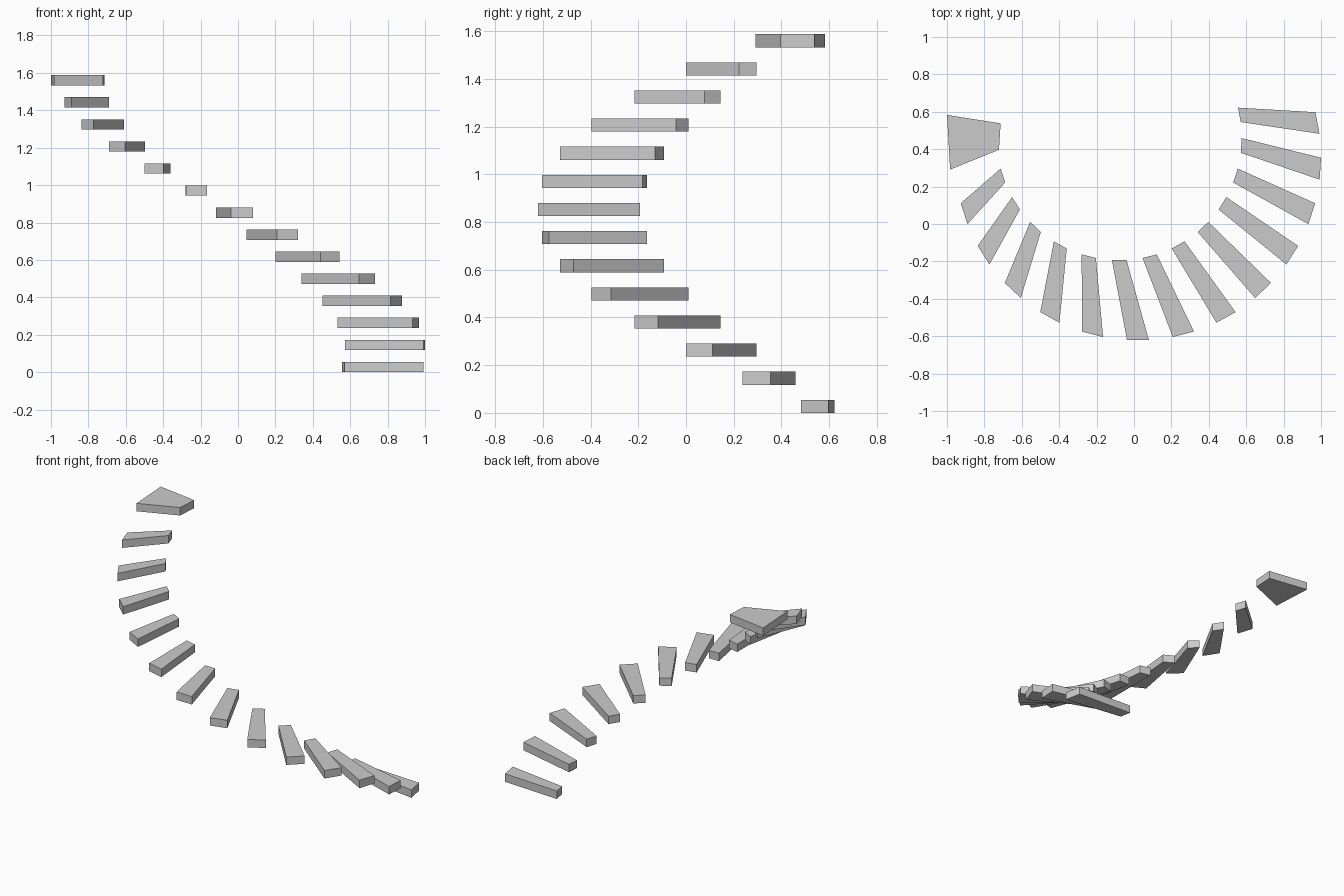
import bpy, bmesh
from math import sin, cos, radians

if "Cube" in bpy.data.objects:
    bpy.data.objects.remove(bpy.data.objects["Cube"])

RISE, THICK = 0.1179, 0.055
STEP, HALF = 14.4, 3.43          # turn per tread, half width of a tread (degrees)
INNER = (-0.079, 0.461, 0.655)   # centre x, centre y, radius of the inner arc
OUTER = (0.021, 0.357, 0.979)    # the outer arc has a shifted centre


def on_arc(arc, deg):
    x, y, r = arc
    return (x + r * cos(radians(deg)), y + r * sin(radians(deg)))


def slab(name, outline, z):
    """Extrude a flat outline into a tread."""
    bm = bmesh.new()
    face = bm.faces.new([bm.verts.new((x, y, z)) for x, y in outline])
    top = bmesh.ops.extrude_face_region(bm, geom=[face])["geom"]
    bmesh.ops.translate(bm, vec=(0, 0, THICK),
                        verts=[v for v in top if isinstance(v, bmesh.types.BMVert)])
    bmesh.ops.recalc_face_normals(bm, faces=bm.faces)
    mesh = bpy.data.meshes.new(name)
    bm.to_mesh(mesh)
    bm.free()
    bpy.context.collection.objects.link(bpy.data.objects.new(name, mesh))


# Floating treads winding clockwise as they rise
for i in range(13):
    a = -90 + STEP * (7 - i)
    slab(f"tread_{i + 1}", [on_arc(INNER, a - HALF), on_arc(OUTER, a - HALF),
                            on_arc(OUTER, a + HALF), on_arc(INNER, a + HALF)], i * RISE)

# Wider landing at the top
slab("top_landing", [(-1.0, 0.583), (-0.983, 0.291), (-0.722, 0.397), (-0.713, 0.538)],
     13 * RISE)
